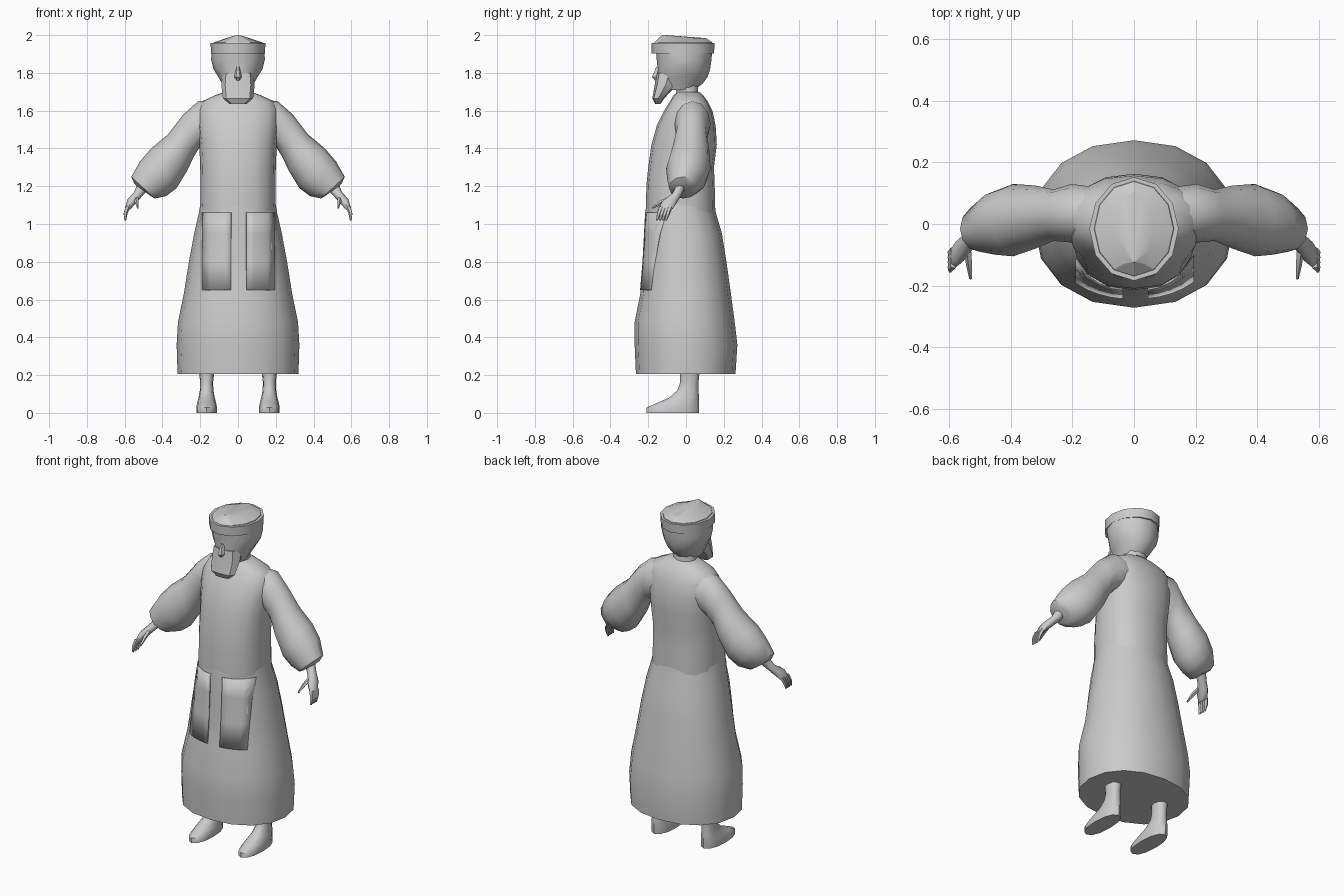
import bpy, bmesh, math
from mathutils import Vector

mat = bpy.data.materials.new("plain grey")
mat.diffuse_color = (0.6, 0.6, 0.6, 1)


def finish(bm, name, angle=40):
    bmesh.ops.recalc_face_normals(bm, faces=bm.faces)
    me = bpy.data.meshes.new(name)
    bm.to_mesh(me)
    bm.free()
    me.materials.append(mat)
    ob = bpy.data.objects.new(name, me)
    bpy.context.collection.objects.link(ob)
    bpy.ops.object.select_all(action='DESELECT')
    ob.select_set(True)
    bpy.context.view_layer.objects.active = ob
    bpy.ops.object.shade_smooth_by_angle(angle=math.radians(angle))
    return ob


def skin(bm, rings):
    """Join rings of points into a closed tube."""
    vs = [[bm.verts.new(p) for p in r] for r in rings]
    n = len(vs[0])
    for a, b in zip(vs, vs[1:]):
        for i in range(n):
            j = (i + 1) % n
            bm.faces.new((a[i], a[j], b[j], b[i]))
    bm.faces.new(vs[0])
    bm.faces.new(vs[-1])


def spow(v, p):
    return math.copysign(abs(v) ** p, v)


def loft(name, rows, n=12, side=1, p=1.0, angle=40):
    """Each row: two opposite rim points (x, z, x, z) and the y range."""
    rings = []
    for x1, z1, x2, z2, y0, y1 in rows:
        a = Vector((x1 - x2, 0, z1 - z2)) / 2
        b = Vector((0, (y1 - y0) / 2, 0))
        c = Vector((x1 + x2, y0 + y1, z1 + z2)) / 2
        ring = []
        for i in range(n):
            t = math.tau * i / n
            q = c + a * spow(math.cos(t), p) + b * spow(math.sin(t), p)
            ring.append((q.x * side, q.y, q.z))
        rings.append(ring)
    bm = bmesh.new()
    skin(bm, rings)
    return finish(bm, name, angle)


def stack(name, rows, cx=0, **kw):
    """Horizontal rings: height, half width, front y, back y."""
    return loft(name, [(cx + w, z, cx - w, z, y0, y1) for z, w, y0, y1 in rows], **kw)


# Robe skirt and upper body, overlapping at the waist
SKIRT = [(0.205, 0.32, -0.265, 0.262), (0.36, 0.325, -0.272, 0.272),
         (0.48, 0.318, -0.272, 0.258), (0.63, 0.287, -0.242, 0.238),
         (0.80, 0.26, -0.228, 0.214), (0.95, 0.232, -0.22, 0.19),
         (1.06, 0.207, -0.215, 0.158), (1.12, 0.197, -0.209, 0.15)]
stack("robe_skirt", SKIRT, n=16, p=0.92)
stack("robe_body", [(1.05, 0.20, -0.212, 0.155), (1.20, 0.199, -0.21, 0.152),
                    (1.30, 0.20, -0.20, 0.148), (1.42, 0.205, -0.183, 0.163),
                    (1.52, 0.215, -0.155, 0.157), (1.60, 0.215, -0.115, 0.14),
                    (1.65, 0.19, -0.085, 0.115), (1.682, 0.12, -0.065, 0.09),
                    (1.70, 0.07, -0.045, 0.07)], n=16, p=0.85, angle=60)


def skirt_front(x, z):
    for (za, wa, fa, ba), (zb, wb, fb, bb) in zip(SKIRT, SKIRT[1:]):
        if za <= z <= zb:
            t = (z - za) / (zb - za)
            w, f, b = wa + (wb - wa) * t, fa + (fb - fa) * t, ba + (bb - ba) * t
            s = max(0, 1 - abs(x / w) ** 2.17) ** 0.46
            return (f + b) / 2 - (b - f) / 2 * s
    return 0


# Hanging front panels that follow the skirt
for side, tag in ((1, "left"), (-1, "right")):
    bm = bmesh.new()
    x0, x1 = (0.045, 0.195) if side > 0 else (0.037, 0.19)
    grid = [[bm.verts.new((side * (x0 + (x1 - x0) * i / 4),
                           skirt_front(x0 + (x1 - x0) * i / 4, z) - 0.004, z))
             for i in range(5)] for z in (0.65, 0.80, 0.95, 1.06)]
    for a, b in zip(grid, grid[1:]):
        for i in range(4):
            bm.faces.new((a[i], a[i + 1], b[i + 1], b[i]))
    ob = finish(bm, tag + "_front_panel")
    # make the panel face forward, then thicken it inward
    if ob.data.polygons[0].normal.y > 0:
        ob.data.flip_normals()
    m = ob.modifiers.new("thickness", 'SOLIDIFY')
    m.thickness = 0.008
    m.offset = -1

# Arms, hands and legs
for side, tag in ((1, "left"), (-1, "right")):
    loft(tag + "_sleeve", [
        (0.10, 1.66, 0.15, 1.43, -0.06, 0.12), (0.21, 1.65, 0.20, 1.41, -0.06, 0.13),
        (0.29, 1.58, 0.232, 1.36, -0.055, 0.112), (0.37, 1.475, 0.27, 1.28, -0.08, 0.125),
        (0.46, 1.40, 0.325, 1.19, -0.105, 0.13), (0.52, 1.33, 0.38, 1.148, -0.10, 0.108),
        (0.565, 1.25, 0.44, 1.135, -0.09, 0.06), (0.548, 1.212, 0.465, 1.15, -0.07, 0.03)],
        side=side, n=12, angle=50)
    loft(tag + "_hand", [
        (0.53, 1.22, 0.475, 1.18, -0.055, 0.0), (0.55, 1.17, 0.505, 1.15, -0.075, -0.02),
        (0.585, 1.13, 0.545, 1.105, -0.13, -0.045), (0.598, 1.085, 0.572, 1.075, -0.145, -0.07)],
        side=side, n=8, angle=60)
    fingers = bmesh.new()
    paths = [[(0.585, y, 1.09), (0.596, y - 0.012, 1.055), (0.597, y - 0.022, 1.02)]
             for y in (-0.132, -0.116, -0.10, -0.084)]
    paths.append([(0.54, -0.08, 1.135), (0.535, -0.13, 1.115), (0.53, -0.178, 1.085)])
    for path in paths:
        pts = [Vector(q) for q in path]
        quat = (pts[-1] - pts[0]).to_track_quat('Z', 'Y')
        rings = []
        for c, r in zip(pts, (0.013, 0.011, 0.005)):
            ring = [c + quat @ Vector((r * math.cos(k * math.tau / 5),
                                       r * math.sin(k * math.tau / 5), 0)) for k in range(5)]
            rings.append([(q.x * side, q.y, q.z) for q in ring])
        skin(fingers, rings)
    finish(fingers, tag + "_fingers", 60)
    # foot widens toward the sole, leg disappears into the robe
    stack(tag + "_leg_and_foot", [
        (0.0, 0.054, -0.21, 0.068), (0.028, 0.055, -0.208, 0.07),
        (0.05, 0.051, -0.16, 0.07), (0.08, 0.043, -0.09, 0.069),
        (0.12, 0.036, -0.045, 0.066), (0.16, 0.034, -0.032, 0.066),
        (0.22, 0.041, -0.032, 0.072), (0.30, 0.042, -0.032, 0.072)],
        cx=0.166 * side, n=12, p=0.9, angle=50)

# Neck, head, beard and nose
stack("neck", [(1.64, 0.085, -0.07, 0.09), (1.69, 0.066, -0.055, 0.066),
               (1.77, 0.07, -0.06, 0.07)], n=10)
stack("head", [(1.71, 0.07, -0.12, 0.045), (1.745, 0.085, -0.148, 0.09),
               (1.78, 0.105, -0.155, 0.115), (1.82, 0.13, -0.15, 0.128),
               (1.87, 0.142, -0.155, 0.135), (1.93, 0.14, -0.16, 0.14)], n=12, angle=35)
stack("beard", [(1.80, 0.082, -0.157, -0.02), (1.735, 0.088, -0.166, -0.05),
                (1.665, 0.08, -0.178, -0.115), (1.635, 0.045, -0.162, -0.135)],
      n=8, p=0.75, angle=30)
stack("nose", [(1.76, 0.012, -0.168, -0.13), (1.778, 0.02, -0.184, -0.13),
               (1.835, 0.008, -0.158, -0.13)], n=6, angle=30)

# Wrapped cap with a raised band
stack("cap_band", [(1.903, 0.143, -0.182, 0.148), (1.958, 0.145, -0.184, 0.152)],
      n=12, angle=35)
stack("cap_crown", [(1.945, 0.135, -0.175, 0.145), (1.962, 0.128, -0.168, 0.138),
                    (1.984, 0.062, -0.146, 0.105), (2.0, 0.008, -0.125, -0.105)],
      n=12, angle=20)
